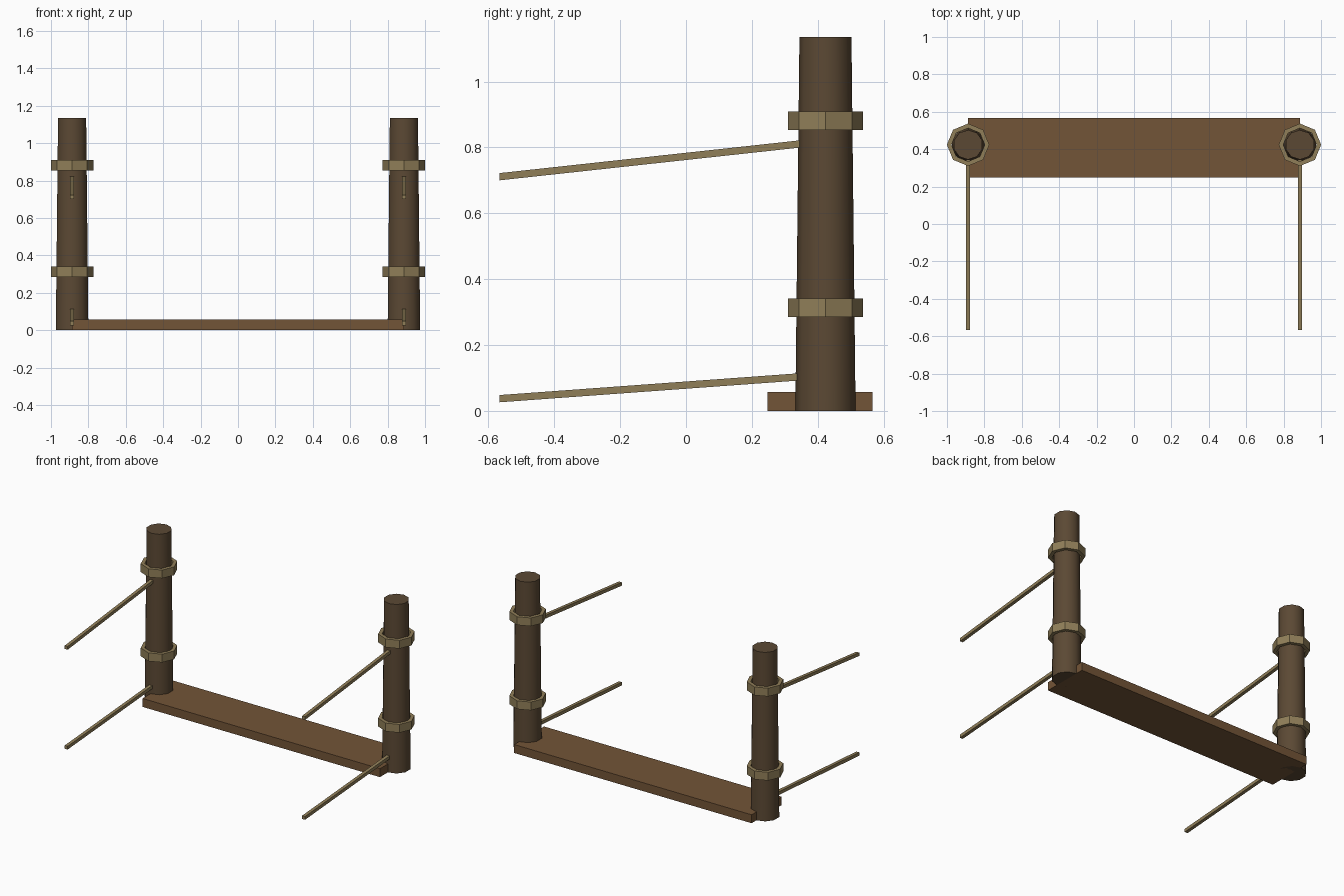
import bpy, bmesh, math
from mathutils import Vector

if "Cube" in bpy.data.objects:
    bpy.data.objects.remove(bpy.data.objects["Cube"])

PX, PY = 0.887, 0.4235


def material(name, rgb):
    m = bpy.data.materials.new(name)
    m.diffuse_color = (*rgb, 1)
    m.use_nodes = True
    m.node_tree.nodes["Principled BSDF"].inputs["Base Color"].default_value = m.diffuse_color
    return m


BARK = material("bark", (0.105, 0.066, 0.034))
PLANK = material("plank_wood", (0.171, 0.089, 0.038))
ROPE = material("rope", (0.28, 0.21, 0.098))


def add(name, bm, mat):
    bmesh.ops.recalc_face_normals(bm, faces=bm.faces[:])
    me = bpy.data.meshes.new(name)
    bm.to_mesh(me)
    bm.free()
    me.materials.append(mat)
    ob = bpy.data.objects.new(name, me)
    bpy.context.collection.objects.link(ob)
    return ob


def box(name, lo, hi, mat):
    bm = bmesh.new()
    bmesh.ops.create_cube(bm, size=1)
    for v in bm.verts:
        v.co = Vector([lo[i] + (v.co[i] + 0.5) * (hi[i] - lo[i]) for i in range(3)])
    return add(name, bm, mat)


def post(name, x):
    bm = bmesh.new()
    rows = []
    for r, z in ((0.0915, 0), (0.079, 1.135)):
        rows.append([bm.verts.new((x + r * math.sin(math.tau * i / 10),
                                   PY + r * math.cos(math.tau * i / 10), z))
                     for i in range(10)])
    for i in range(10):
        j = (i + 1) % 10
        f = bm.faces.new((rows[0][i], rows[0][j], rows[1][j], rows[1][i]))
        f.smooth = True
    for row in rows:
        bm.faces.new(row)
    for e in bm.edges:
        e.smooth = abs(e.verts[0].co.z - e.verts[1].co.z) > 0.5
    return add(name, bm, BARK)


def ring(name, x, z0, z1):
    # hollow octagonal band swept from a rectangular profile
    bm = bmesh.new()
    profile = ((0.1135, z0), (0.1135, z1), (0.089, z1), (0.089, z0))
    rows = [[bm.verts.new((x + r * math.cos(math.tau * i / 8),
                           PY + r * math.sin(math.tau * i / 8), z))
             for r, z in profile] for i in range(8)]
    for i in range(8):
        a, b = rows[i], rows[(i + 1) % 8]
        for k in range(4):
            n = (k + 1) % 4
            bm.faces.new((a[k], b[k], b[n], a[n]))
    return add(name, bm, ROPE)


def rope(name, x, z_front, z_post):
    # square bar sloping from the free front end up into the post
    ob = box(name, (x - 0.011, -0.567, -0.011), (x + 0.011, PY, 0.011), ROPE)
    for v in ob.data.vertices:
        v.co.z += z_front if v.co.y < 0 else z_post
    return ob


# Bottom plank
box("plank", (-PX, 0.248, 0), (PX, 0.567, 0.057), PLANK)

# Posts with their bands and ropes, both sides
for side, s in (("left", -1), ("right", 1)):
    x = s * PX
    post(f"{side}_post", x)
    ring(f"{side}_lower_band", x, 0.285, 0.341)
    ring(f"{side}_upper_band", x, 0.853, 0.909)
    rope(f"{side}_lower_rope", x, 0.037, 0.109)
    rope(f"{side}_upper_rope", x, 0.711, 0.819)
